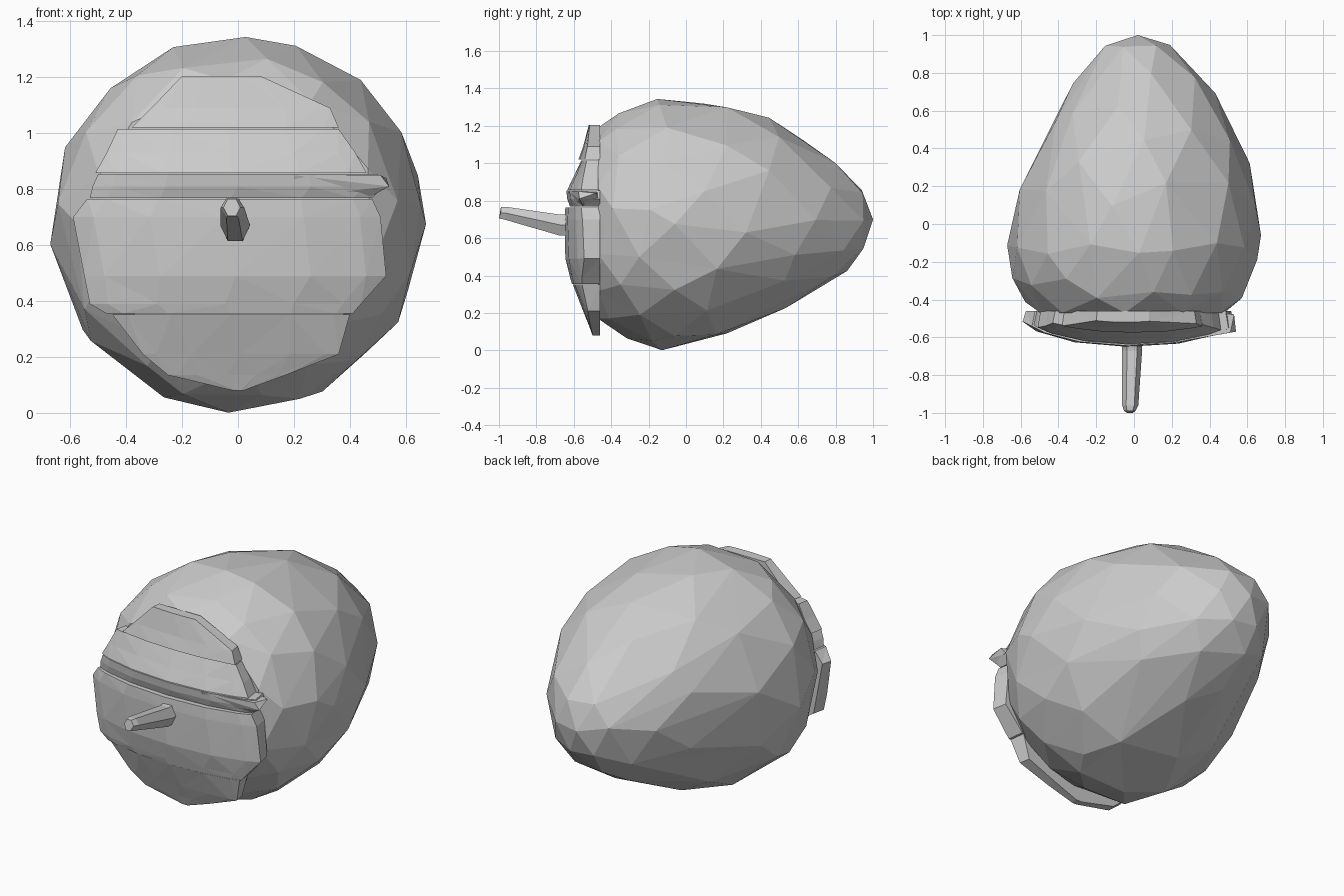
import bpy, bmesh, math
from mathutils import Vector

if "Cube" in bpy.data.objects:
    bpy.data.objects.remove(bpy.data.objects["Cube"])


def add_object(name, bm):
    bmesh.ops.recalc_face_normals(bm, faces=bm.faces)
    me = bpy.data.meshes.new(name)
    bm.to_mesh(me)
    bm.free()
    ob = bpy.data.objects.new(name, me)
    bpy.context.collection.objects.link(ob)
    return ob


# Body profile from front to tail: (y, centre x, centre z, radius)
SPINE = [(-.66, 0, .68, .20), (-.47, -.01, .68, .515), (-.38, -.01, .675, .595), (-.2, -.01, .675, .66),
         (0, .01, .675, .672), (.15, .02, .69, .635), (.3, .03, .70, .59), (.5, .04, .715, .50),
         (.68, .035, .70, .395), (.83, .03, .68, .29), (.93, .025, .69, .20), (.985, .02, .70, .10),
         (1.0, .02, .70, 0)]


def spine_at(y):
    for a, b in zip(SPINE, SPINE[1:]):
        if y <= b[0]:
            t = (y - a[0]) / (b[0] - a[0])
            return [p + (q - p) * t for p, q in zip(a, b)][1:]
    return SPINE[-1][1:]


# Faceted egg body: icosphere fitted to the profile, cut flat at the front
bm = bmesh.new()
bmesh.ops.create_icosphere(bm, subdivisions=3, radius=1)
for v in bm.verts:
    u = v.co.y
    side = Vector((v.co.x, 0, v.co.z))
    if side.length > 1e-5:
        side.normalize()
    y = -0.06 + u * (1.06 if u > 0 else 0.6)
    cx, cz, r = spine_at(y)
    v.co = Vector((cx + side.x * r, y, cz + side.z * r))
cut = bmesh.ops.bisect_plane(bm, geom=bm.verts[:] + bm.edges[:] + bm.faces[:],
                             plane_co=(0, -0.47, 0), plane_no=(0, -1, 0), clear_outer=True)
bmesh.ops.contextual_create(bm, geom=[e for e in cut['geom_cut'] if isinstance(e, bmesh.types.BMEdge)])
body = add_object("body", bm)
dec = body.modifiers.new("coarse_facets", 'DECIMATE')
dec.ratio = 0.5

BACK = -0.46


# A face band: rows (z, left, right, front y), each bulging forward to thin side edges
def band(name, rows, seg=6):
    bm = bmesh.new()
    rings = []
    for z, xl, xr, yf in rows:
        mid, half = (xl + xr) / 2, (xr - xl) / 2
        front, back = [], []
        for i in range(seg + 1):
            c = math.cos(math.pi * i / seg)
            x = mid - half * c
            s = 0.4 * abs(c) + 0.6 * min(abs(x) / 0.62, 1)
            y = BACK - 0.015 - (BACK - 0.015 - yf) * math.sqrt(max(0, 1 - s * s)) * -1 * -1
            front.append(bm.verts.new((x, y, z)))
            back.append(bm.verts.new((x * 0.97, BACK, z)))
        rings.append(front + back[::-1])
    n = len(rings[0])
    for a, b in zip(rings, rings[1:]):
        for i in range(n):
            j = (i + 1) % n
            bm.faces.new((a[i], a[j], b[j], b[i]))
    bm.faces.new(rings[0])
    bm.faces.new(rings[-1])
    bmesh.ops.triangulate(bm, faces=bm.faces)
    return add_object(name, bm)


band("forehead_band", [(1.02, -.38, .36, -.575), (1.09, -.31, .33, -.55), (1.205, -.20, .08, -.52)])
band("upper_band", [(.858, -.51, .46, -.635), (.93, -.47, .42, -.60), (1.015, -.43, .36, -.56)])
band("brow_band", [(.768, -.53, .48, -.62), (.81, -.52, .52, -.635), (.855, -.50, .50, -.64)])
band("middle_band", [(.355, -.47, .41, -.61), (.39, -.53, .44, -.62), (.49, -.55, .53, -.645),
                     (.70, -.59, .51, -.65), (.765, -.54, .48, -.645)])
band("chin_band", [(.08, -.02, .02, -.50), (.135, -.25, .17, -.52), (.21, -.34, .36, -.55),
                   (.352, -.45, .40, -.605)])

# Raised outer corner of the brow band
bm = bmesh.new()
for co in [(.20, -.63, .85), (.20, -.60, .77), (.51, -.575, .85), (.54, -.57, .81),
           (.47, -.55, .77), (.46, -.47, .85), (.50, -.47, .81), (.53, -.48, .84)]:
    bm.verts.new(co)
bmesh.ops.convex_hull(bm, input=bm.verts)
add_object("brow_corner", bm)

# Stick nose: tapered hexagonal rod (y, centre x, centre z, half width, half height)
bm = bmesh.new()
rings = []
for y, cx, cz, w, h in [(-.58, -.01, .675, .055, .06), (-.67, -.01, .67, .053, .055),
                        (-.96, -.02, .733, .043, .034), (-.99, -.022, .735, .03, .03)]:
    rings.append([bm.verts.new((cx + w * math.cos(math.radians(60 * k)),
                                y - 0.01 * (math.sin(math.radians(60 * k)) < -.1),
                                cz + h * math.sin(math.radians(60 * k)) / .866)) for k in range(6)])
for a, b in zip(rings, rings[1:]):
    for i in range(6):
        j = (i + 1) % 6
        bm.faces.new((a[i], a[j], b[j], b[i]))
bm.faces.new(rings[0])
bm.faces.new(rings[-1])
add_object("stick_nose", bm)
